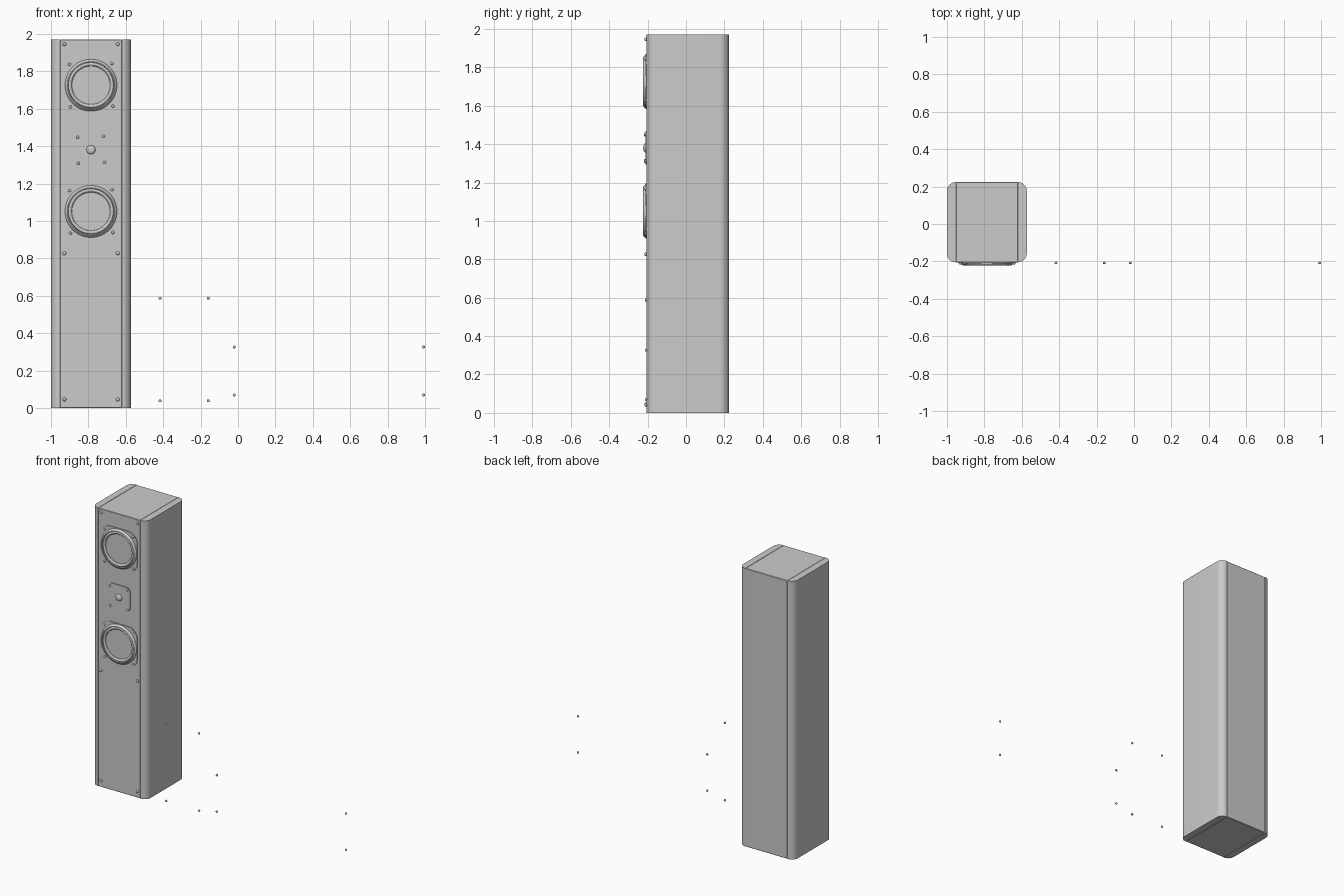
import bpy, bmesh
from math import pi, sin, cos, radians

if "Cube" in bpy.data.objects:
    bpy.data.objects.remove(bpy.data.objects["Cube"])

CX, FRONT, BACK, TOP = -0.786, -0.205, 0.224, 1.97


def finish(name, bm, angle=35):
    me = bpy.data.meshes.new(name)
    bm.to_mesh(me)
    bm.free()
    ob = bpy.data.objects.new(name, me)
    bpy.context.collection.objects.link(ob)
    bpy.ops.object.select_all(action='DESELECT')
    ob.select_set(True)
    bpy.context.view_layer.objects.active = ob
    bpy.ops.object.shade_smooth_by_angle(angle=radians(angle))
    return ob


def arc(cx, cy, r, a0, a1, n=8):
    return [(cx + r * cos(radians(a0 + (a1 - a0) * i / n)),
             cy + r * sin(radians(a0 + (a1 - a0) * i / n))) for i in range(n + 1)]


def prism(name, pts, offset):
    bm = bmesh.new()
    f = bm.faces.new([bm.verts.new(p) for p in pts])
    r = bmesh.ops.extrude_face_region(bm, geom=[f])
    bmesh.ops.translate(bm, vec=offset,
                        verts=[v for v in r['geom'] if isinstance(v, bmesh.types.BMVert)])
    bmesh.ops.recalc_face_normals(bm, faces=bm.faces)
    return finish(name, bm)


def lathe(name, profile, z, n=56):
    """Revolve (radius, y) points, outside to centre, around a front-to-back axis."""
    bm = bmesh.new()
    rings = [[bm.verts.new((CX + r * cos(2 * pi * i / n), y, z + r * sin(2 * pi * i / n)))
              for i in range(n)] for r, y in profile]
    for a, b in zip(rings, rings[1:]):
        for i in range(n):
            j = (i + 1) % n
            bm.faces.new((a[i], a[j], b[j], b[i]))
    bmesh.ops.remove_doubles(bm, verts=bm.verts, dist=1e-6)
    return finish(name, bm)


def plate(name, z, h, r, thick):
    c = h - r
    pts = (arc(c, c, r, 0, 90) + arc(-c, c, r, 90, 180)
           + arc(-c, -c, r, 180, 270) + arc(c, -c, r, 270, 360))
    return prism(name, [(CX + x, FRONT - thick, z + y) for x, y in pts], (0, thick + 0.006, 0))


def screw(name, x, z, y=-0.208, r=0.008):
    bm = bmesh.new()
    bmesh.ops.create_uvsphere(bm, u_segments=16, v_segments=10, radius=r)
    bmesh.ops.scale(bm, vec=(1, 0.8, 1), verts=bm.verts)
    bmesh.ops.translate(bm, vec=(x, y, z), verts=bm.verts)
    return finish(name, bm)


def cut_hole(targets, z, r):
    bm = bmesh.new()
    bmesh.ops.create_cone(bm, cap_ends=True, segments=56, radius1=r, radius2=r, depth=0.15)
    for v in bm.verts:
        x, y, d = v.co
        v.co = (CX + x, -0.225 + d, z + y)
    bmesh.ops.recalc_face_normals(bm, faces=bm.faces)
    cutter = finish("hole_cutter", bm)
    cutter.hide_render = True
    for ob in targets:
        mod = ob.modifiers.new("hole", 'BOOLEAN')
        mod.operation, mod.solver, mod.object = 'DIFFERENCE', 'EXACT', cutter
        bpy.context.view_layer.objects.active = ob
        bpy.ops.object.modifier_apply(modifier=mod.name)
    bpy.data.objects.remove(cutter)


# cabinet core with fine bevelled seams
L, R = -0.952, -0.621
bm = bmesh.new()
bmesh.ops.create_cube(bm, size=1)
bmesh.ops.scale(bm, vec=(R - L, BACK - FRONT, TOP), verts=bm.verts)
bmesh.ops.translate(bm, vec=((L + R) / 2, (FRONT + BACK) / 2, TOP / 2), verts=bm.verts)
bmesh.ops.bevel(bm, geom=bm.edges[:], offset=0.003, segments=1, affect='EDGES')
cabinet = finish("cabinet_core", bm, 30)

# rounded side panels
for name, seam, s in (("side_panel_left", L, -1), ("side_panel_right", R, 1)):
    w = 0.048
    pts = [(0, FRONT)] + arc(0, FRONT + w, w, -90, 0) + arc(0, BACK - w, w, 0, 90)
    prism(name, [(seam + s * x, y, 0) for x, y in pts[1:]], (0, 0, TOP))

# woofers: plate, ring with surround and cone, dust cap, screws
ring = [(0.139, -0.204), (0.139, -0.211), (0.135, -0.217), (0.127, -0.223), (0.122, -0.223),
        (0.121, -0.213)]
roll = [(0.113 + x, -0.213 + y) for x, y in arc(0, 0, 0.008, 0, -180)]
cone = [(0.103, -0.212), (0.098, -0.203), (0.075, -0.189), (0.05, -0.177), (0.026, -0.168),
        (0, -0.168)]
cap = [(0.028 * cos(pi / 2 * i / 8), -0.169 - 0.018 * sin(pi / 2 * i / 8)) for i in range(9)]
for label, z in (("upper", 1.726), ("lower", 1.051)):
    p = plate(label + "_woofer_plate", z, 0.143, 0.075, 0.005)
    cut_hole([cabinet, p], z, 0.125)
    lathe(label + "_woofer_cone", ring + roll + cone, z)
    lathe(label + "_dust_cap", cap, z)
    for dx, dz in ((-0.115, 0.111), (0.112, 0.116), (-0.110, -0.116), (0.117, -0.112)):
        screw(label + "_woofer_screw", CX + dx, z + dz, -0.21)

# tweeter
TZ = 1.381
plate("tweeter_plate", TZ, 0.088, 0.035, 0.006)
lathe("tweeter_dome", [(0.024, -0.204), (0.024, -0.211)]
      + [(0.024 * cos(pi / 2 * i / 8), -0.211 - 0.012 * sin(pi / 2 * i / 8))
         for i in range(1, 9)], TZ, 32)
for dx, dz in ((-0.071, 0.067), (0.067, 0.072), (-0.068, -0.072), (0.072, -0.067)):
    screw("tweeter_screw", CX + dx, TZ + dz, -0.213)

# grille pegs on the cabinet
for x in (-0.928, -0.643):
    for z in (1.946, 0.827, 0.046):
        screw("grille_peg", x, z, -0.209, 0.01)

# loose pegs standing apart from the cabinet
for xs, zs in (((-0.417, -0.159), (0.587, 0.039)), ((-0.02, 0.992), (0.327, 0.07))):
    for x in xs:
        for z in zs:
            screw("loose_peg", x, z)
